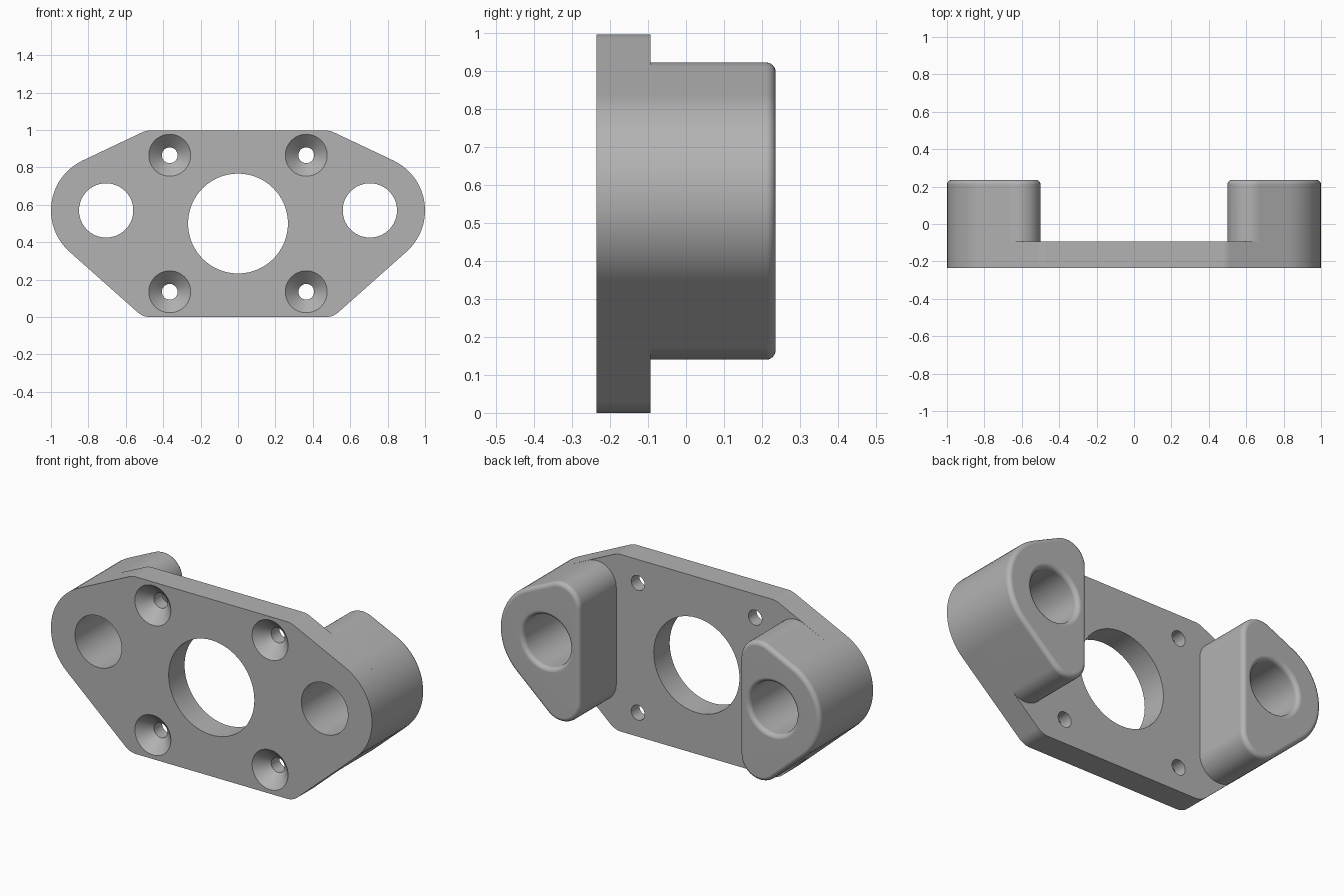
import bpy, bmesh
from math import sin, cos, pi, atan2, acos, hypot, radians

cube = bpy.data.objects.get("Cube")
if cube:
    bpy.data.objects.remove(cube, do_unlink=True)

GREY = (0.45, 0.45, 0.45, 1)
metal = bpy.data.materials.new("plain_grey")
metal.use_nodes = True
metal.diffuse_color = GREY
metal.node_tree.nodes["Principled BSDF"].inputs["Base Color"].default_value = GREY

FRONT, STEP, BACK = -0.236, -0.094, 0.236
FILLET = 0.025
EYE = (0.705, 0.57)
EYE_R = 0.145


def hull(circles, inset=0.0, n=20):
    """Outline wrapped counter-clockwise round circles (x, z, radius)."""
    normals = []
    for (x, z, r), (x2, z2, r2) in zip(circles, circles[1:] + circles[:1]):
        dx, dz = x2 - x, z2 - z
        normals.append(atan2(dz, dx) - acos((r - r2) / hypot(dx, dz)))
    pts = []
    for i, (x, z, r) in enumerate(circles):
        start = normals[i - 1]
        sweep = (normals[i] - start) % (2 * pi)
        for k in range(n + 1):
            a = start + sweep * k / n
            pts.append((x + (r - inset) * cos(a), z + (r - inset) * sin(a)))
    return pts


def circle(x, z, r, n=64):
    return [(x + r * cos(2 * pi * k / n), z + r * sin(2 * pi * k / n)) for k in range(n)]


def loft(bm, sections):
    """Closed solid through (y, outline) sections."""
    rings = [[bm.verts.new((x, y, z)) for x, z in pts] for y, pts in sections]
    for a, b in zip(rings, rings[1:]):
        for i in range(len(a)):
            bm.faces.new((a[i - 1], a[i], b[i], b[i - 1]))
    bm.faces.new(rings[0])
    bm.faces.new(rings[-1][::-1])


def make_object(name, solids):
    bm = bmesh.new()
    for s in solids:
        loft(bm, s)
    bmesh.ops.recalc_face_normals(bm, faces=bm.faces)
    mesh = bpy.data.meshes.new(name)
    bm.to_mesh(mesh)
    bm.free()
    mesh.materials.append(metal)
    obj = bpy.data.objects.new(name, mesh)
    bpy.context.collection.objects.link(obj)
    return obj


def drill(obj, solids):
    """Cut the solids out of the object, then shade it."""
    cutter = make_object("cutter", solids)
    cutter.hide_render = True
    mod = obj.modifiers.new("holes", 'BOOLEAN')
    mod.operation, mod.solver, mod.object = 'DIFFERENCE', 'EXACT', cutter
    bpy.ops.object.select_all(action='DESELECT')
    obj.select_set(True)
    bpy.context.view_layer.objects.active = obj
    bpy.ops.object.modifier_apply(modifier=mod.name)
    bpy.data.objects.remove(cutter, do_unlink=True)
    bpy.ops.object.shade_smooth_by_angle(angle=radians(30))
    soft = obj.modifiers.new("even_shading", 'WEIGHTED_NORMAL')
    soft.keep_sharp = True


def bore(x, z, r):
    return [(FRONT - 0.1, circle(x, z, r)), (STEP + 0.1, circle(x, z, r))]


# Mounting plate
big = (*EYE, 0.295)
right = [(0.47, 0.1, 0.1), big, (0.47, 0.897, 0.1)]
left = [(-x, z, r) for x, z, r in reversed(right)]
outline = hull(right + left)
plate = make_object("mounting_plate", [[(FRONT, outline), (STEP, outline)]])

# Centre bore, pin holes and countersunk screw holes
holes = [bore(0, 0.5, 0.267)]
for side in (-1, 1):
    holes.append(bore(side * EYE[0], EYE[1], EYE_R))
    for z in (0.135, 0.865):
        profile = [(FRONT - 0.02, 0.132), (FRONT + 0.07, 0.042), (STEP + 0.1, 0.042)]
        holes.append([(y, circle(side * 0.365, z, r)) for y, r in profile])
drill(plate, holes)

# Raised lugs with a rounded back rim and rounded pin hole
lug_circles = [(0.62, 0.26, 0.12), big, (0.62, 0.803, 0.12)]
for side, name in ((1, "left_lug"), (-1, "right_lug")):
    arc = [(BACK - FILLET * (1 - sin(a)), FILLET * (1 - cos(a)))
           for a in (pi / 2 * k / 6 for k in range(7))]
    body, hole = [], []
    for y, inset in [(STEP, 0)] + arc:
        body.append((y, [(side * x, z) for x, z in hull(lug_circles, inset)]))
    for y, grow in [(STEP - 0.1, 0)] + arc + [(BACK + 0.1, FILLET)]:
        hole.append((y, circle(side * EYE[0], EYE[1], EYE_R + grow)))
    drill(make_object(name, [body]), [hole])
